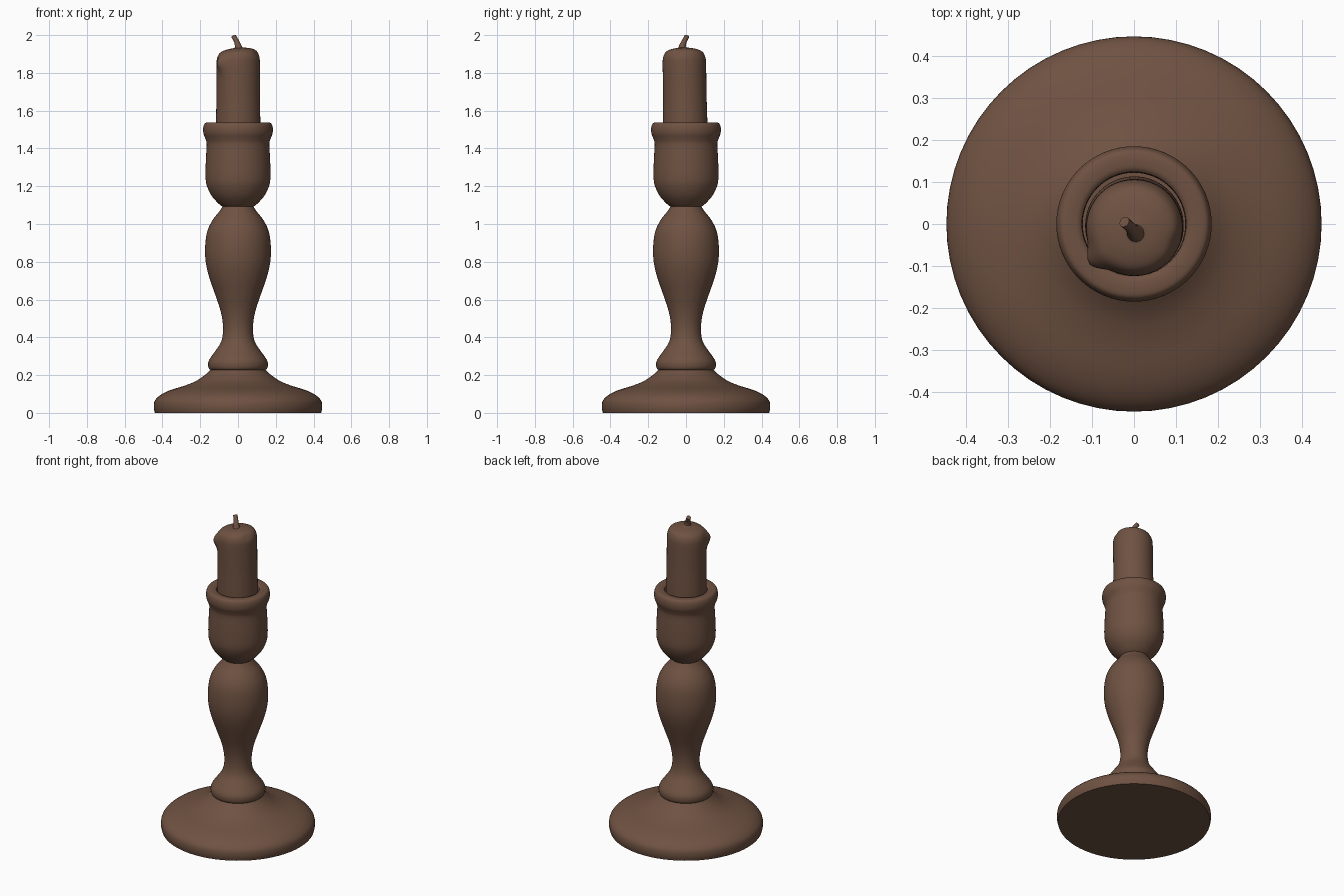
import bpy, bmesh, math
from mathutils import Vector

cube = bpy.data.objects.get("Cube")
if cube:
    bpy.data.objects.remove(cube, do_unlink=True)

brown = bpy.data.materials.new("dark_brown")
brown.use_nodes = True
colour = (0.158, 0.084, 0.054, 1)
brown.diffuse_color = colour
bsdf = brown.node_tree.nodes["Principled BSDF"]
bsdf.inputs["Base Color"].default_value = colour
bsdf.inputs["Roughness"].default_value = 0.7


def spline(points, steps=4):
    """Smooth curve through the points (Catmull-Rom)."""
    p = [Vector(q) for q in points]
    p = [p[0]] + p + [p[-1]]
    out = []
    for a, b, c, d in zip(p, p[1:], p[2:], p[3:]):
        for i in range(steps):
            t = i / steps
            out.append(0.5 * (2 * b + (c - a) * t + (2 * a - 5 * b + 4 * c - d) * t ** 2
                              + (3 * b - a - 3 * c + d) * t ** 3))
    return out + [p[-1]]


def loft(name, rings, angle=50):
    """Skin a stack of rings and close both ends."""
    bm = bmesh.new()
    loops = [[bm.verts.new(co) for co in ring] for ring in rings]
    n = len(loops[0])
    for low, high in zip(loops, loops[1:]):
        for i in range(n):
            j = (i + 1) % n
            bm.faces.new((low[i], low[j], high[j], high[i]))
    bm.faces.new(loops[0][::-1])
    bm.faces.new(loops[-1])
    bmesh.ops.recalc_face_normals(bm, faces=bm.faces)
    mesh = bpy.data.meshes.new(name)
    bm.to_mesh(mesh)
    bm.free()
    mesh.materials.append(brown)
    obj = bpy.data.objects.new(name, mesh)
    bpy.context.collection.objects.link(obj)
    bpy.ops.object.select_all(action="DESELECT")
    obj.select_set(True)
    bpy.context.view_layer.objects.active = obj
    bpy.ops.object.shade_smooth_by_angle(angle=math.radians(angle))
    return obj


def circle(r, z, n=64):
    return [Vector((r * math.cos(a), r * math.sin(a), z))
            for a in (2 * math.pi * i / n for i in range(n))]


def lathe(name, *sections):
    """Turn smooth profile sections, with a crease where sections meet."""
    profile = []
    for section in sections:
        curve = spline([(r, z) for r, z in section])
        profile += curve[1:] if profile else curve
    return loft(name, [circle(q.x, q.y) for q in profile])


# Turned foot
lathe("base",
      [(0.44, 0), (0.446, 0.03), (0.44, 0.065), (0.41, 0.095), (0.36, 0.12), (0.28, 0.145),
       (0.22, 0.17), (0.17, 0.205), (0.14, 0.235)])

# Collar and baluster
lathe("stem",
      [(0.13, 0.225), (0.15, 0.23), (0.158, 0.25), (0.153, 0.28), (0.122, 0.325), (0.092, 0.37),
       (0.08, 0.42), (0.081, 0.48), (0.095, 0.55), (0.122, 0.63), (0.153, 0.72), (0.171, 0.8),
       (0.174, 0.88), (0.163, 0.96), (0.135, 1.02), (0.1, 1.065), (0.08, 1.095)])

# Cup with a rolled lip and a socket for the candle
lathe("candle_cup",
      [(0.08, 1.09), (0.105, 1.11), (0.14, 1.15), (0.164, 1.2), (0.172, 1.25), (0.17, 1.34),
       (0.166, 1.42), (0.172, 1.45), (0.183, 1.48), (0.184, 1.51), (0.176, 1.532), (0.16, 1.538),
       (0.135, 1.537), (0.124, 1.53)],
      [(0.124, 1.53), (0.122, 1.48), (0.122, 1.42)])

# Candle: slightly leaning, domed top, wax drip at front right
rings = []
for q in spline([(0.117, 1.42), (0.117, 1.55), (0.115, 1.68), (0.115, 1.78), (0.115, 1.85),
                 (0.111, 1.885), (0.096, 1.912), (0.065, 1.926), (0.03, 1.932), (0.012, 1.936)], 5):
    r, z = q
    lean = Vector((0.001, -0.004 - 0.006 * max(0, z - 1.54) / 0.4, 0))
    ring = []
    for v in circle(r, z):
        a = math.atan2(v.y, v.x)
        away = abs((a + 2.46 + math.pi) % (2 * math.pi) - math.pi)
        bump = math.exp(-(away / 0.24) ** 2) * math.exp(-((z - 1.855) / 0.045) ** 2)
        dent = math.exp(-((a + 0.35) / 0.25) ** 2) * math.exp(-((z - 1.905) / 0.02) ** 2)
        k = 1 + 0.2 * bump - 0.05 * dent
        tilt = 0.07 * v.x * max(0, (z - 1.8) / 0.13)
        ring.append(Vector((v.x * k, v.y * k, z + tilt)) + lean)
    rings.append(ring)
loft("candle", rings, 60)

# Bent wick, flared at its foot
path = spline([(0.005, -0.022, 1.92), (0.0, -0.018, 1.945), (-0.007, -0.01, 1.965),
               (-0.016, -0.001, 1.982), (-0.023, 0.005, 1.994)], 3)
rings = []
for i, p in enumerate(path):
    t = i / (len(path) - 1)
    r = 0.013 + 0.014 * (1 - t) ** 4
    tangent = path[min(i + 1, len(path) - 1)] - path[max(i - 1, 0)]
    turn = Vector((0, 0, 1)).rotation_difference(tangent)
    rings.append([p + turn @ v for v in circle(r, 0, 14)])
loft("wick", rings)
